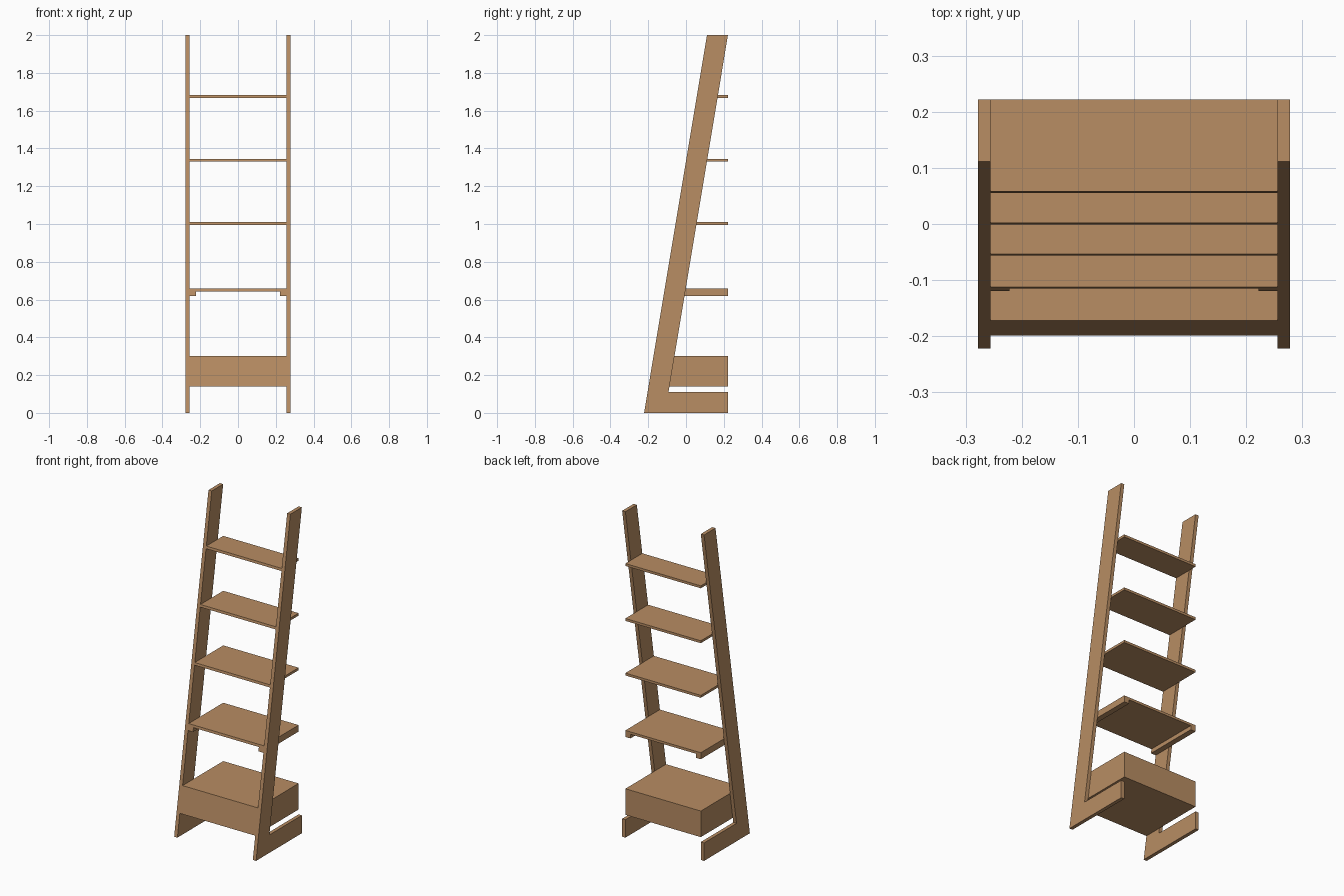
import bpy
import bmesh

if "Cube" in bpy.data.objects:
    bpy.data.objects.remove(bpy.data.objects["Cube"], do_unlink=True)

# Single wood colour
wood = bpy.data.materials.new("warm_wood")
wood.use_nodes = True
colour = (0.479, 0.266, 0.125, 1)
wood.diffuse_color = colour
wood.node_tree.nodes["Principled BSDF"].inputs["Base Color"].default_value = colour

HEIGHT = 2.0
FRONT, BACK = -0.222, 0.222     # depth limits
RAIL_DEPTH = 0.111
INNER, OUTER = 0.256, 0.278     # inside and outside faces of the rails
SLOPE = (BACK - RAIL_DEPTH - FRONT) / HEIGHT


def lean(z, offset=0.0):
    """Depth of the leaning front edge at height z."""
    return FRONT + offset + SLOPE * z


def board(name, x0, x1, profile):
    """Extrude a side profile of (y, z) points from x0 to x1."""
    bm = bmesh.new()
    face = bm.faces.new([bm.verts.new((x0, y, z)) for y, z in profile])
    extruded = bmesh.ops.extrude_face_region(bm, geom=[face])
    moved = [v for v in extruded["geom"] if isinstance(v, bmesh.types.BMVert)]
    bmesh.ops.translate(bm, verts=moved, vec=(x1 - x0, 0, 0))
    bmesh.ops.recalc_face_normals(bm, faces=bm.faces)
    mesh = bpy.data.meshes.new(name)
    bm.to_mesh(mesh)
    bm.free()
    mesh.materials.append(wood)
    obj = bpy.data.objects.new(name, mesh)
    bpy.context.collection.objects.link(obj)
    return obj


def slanted(z0, z1, offset=0.0, back=BACK):
    """Profile with a leaning front edge and an upright back."""
    return [(lean(z0, offset), z0), (back, z0), (back, z1), (lean(z1, offset), z1)]


# Leaning rails, rear feet and cleats, one of each per side
rail_profile = [(lean(0), 0), (lean(0, RAIL_DEPTH), 0),
                (lean(HEIGHT, RAIL_DEPTH), HEIGHT), (lean(HEIGHT), HEIGHT)]
for side, s in (("left", 1), ("right", -1)):
    board(side + "_rail", s * INNER, s * OUTER, rail_profile)
    board(side + "_foot", s * INNER, s * OUTER, slanted(0, 0.11, RAIL_DEPTH))
    board(side + "_cleat", s * 0.222, s * INNER, slanted(0.618, 0.643))

# Shelves, front edges flush with the rails
for i, top in enumerate((0.658, 1.01, 1.345, 1.682)):
    board(f"shelf_{i + 1}", -INNER, INNER, slanted(top - 0.015, top))

# Deep box at the bottom
board("storage_box", -INNER, INNER, slanted(0.14, 0.30))
